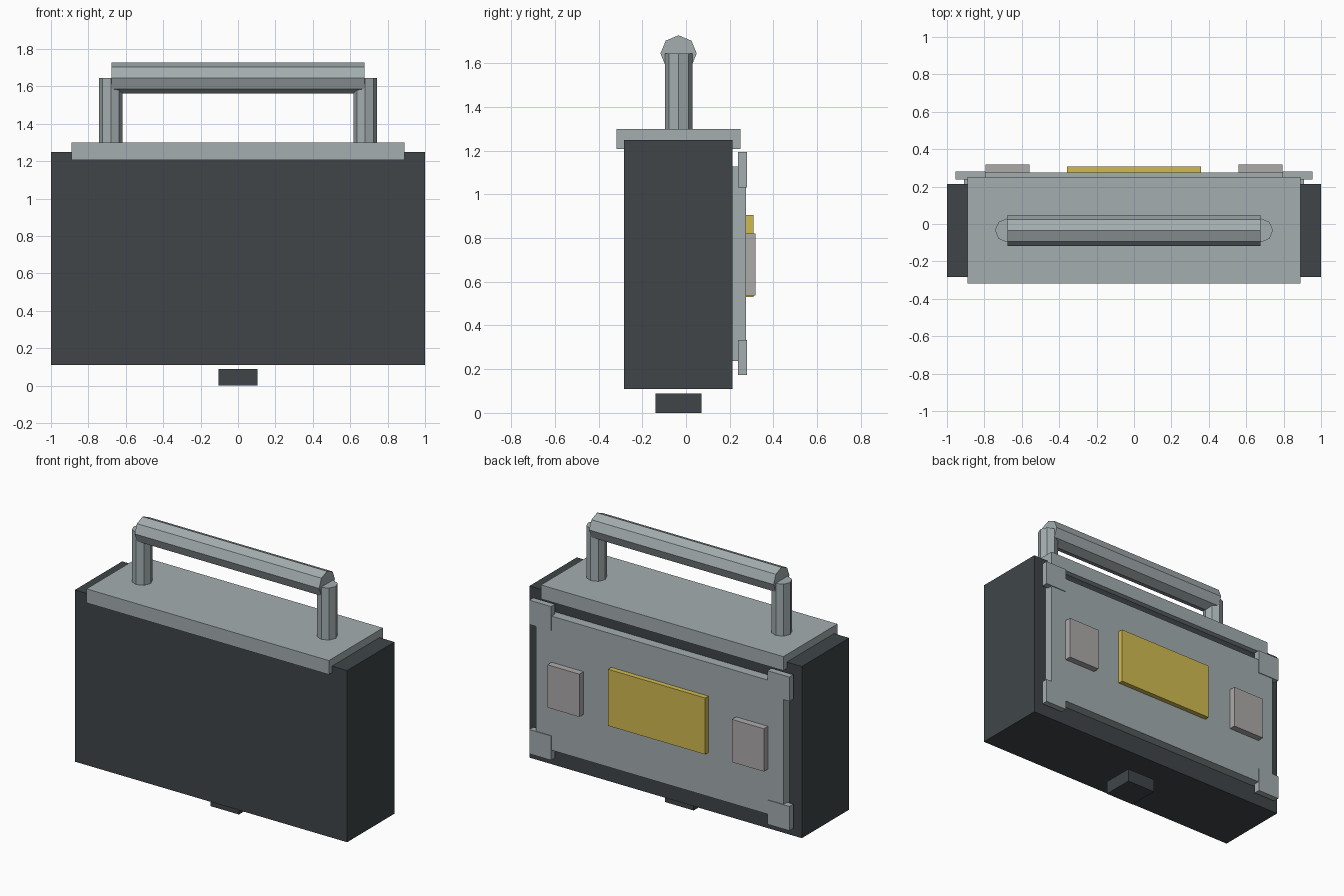
import bpy
from math import pi

if "Cube" in bpy.data.objects:
    bpy.data.objects.remove(bpy.data.objects["Cube"])


def material(name, rgb):
    m = bpy.data.materials.new(name)
    m.diffuse_color = (*rgb, 1)
    m.use_nodes = True
    m.node_tree.nodes["Principled BSDF"].inputs["Base Color"].default_value = m.diffuse_color
    return m


DARK = material("dark_shell", (0.05, 0.06, 0.065))
STEEL = material("steel", (0.37, 0.42, 0.43))
PALE = material("pale_grey", (0.42, 0.40, 0.40))
GOLD = material("gold", (0.64, 0.50, 0.08))


def box(name, x, y, z, mat):
    """Box spanning the given (min, max) ranges."""
    bpy.ops.mesh.primitive_cube_add(size=1, location=[sum(r) / 2 for r in (x, y, z)])
    o = bpy.context.object
    o.name = name
    o.scale = [r[1] - r[0] for r in (x, y, z)]
    bpy.ops.object.transform_apply(location=False, rotation=False, scale=True)
    o.data.materials.append(mat)


def rod(name, radius, length, loc, rot, mat):
    """Eight-sided rod."""
    bpy.ops.mesh.primitive_cylinder_add(vertices=8, radius=radius, depth=length,
                                        location=loc, rotation=rot)
    o = bpy.context.object
    o.name = name
    o.data.materials.append(mat)


def span(side, a, b):
    return tuple(sorted((side * a, side * b)))


# Case body, bottom foot and top plate
box("case_body", (-1, 1), (-0.283, 0.213), (0.11, 1.25), DARK)
box("bottom_foot", (-0.105, 0.105), (-0.14, 0.07), (0, 0.088), DARK)
box("top_plate", (-0.89, 0.89), (-0.318, 0.25), (1.207, 1.30), STEEL)

# Carrying handle
rod("handle_grip", 0.083, 1.355, (0, -0.034, 1.645), (0, pi / 2, 0), STEEL)
for side, label in ((-1, "left"), (1, "right")):
    rod(f"handle_post_{label}", 0.063, 0.365, (side * 0.68, -0.034, 1.4625), (0, 0, 0), STEEL)

# Back panel with centre plate
box("back_panel", (-0.91, 0.91), (0.20, 0.275), (0.238, 1.128), STEEL)
box("centre_plate", (-0.357, 0.357), (0.26, 0.308), (0.53, 0.905), GOLD)

# Side pads and corner clips on the back panel
for side, label in ((-1, "left"), (1, "right")):
    box(f"side_pad_{label}", span(side, 0.56, 0.795), (0.26, 0.319), (0.538, 0.822), PALE)
    for level, z in (("lower", (0.173, 0.334)), ("upper", (1.032, 1.193))):
        box(f"corner_clip_{level}_{label}", span(side, 0.795, 0.955), (0.238, 0.28), z, STEEL)
